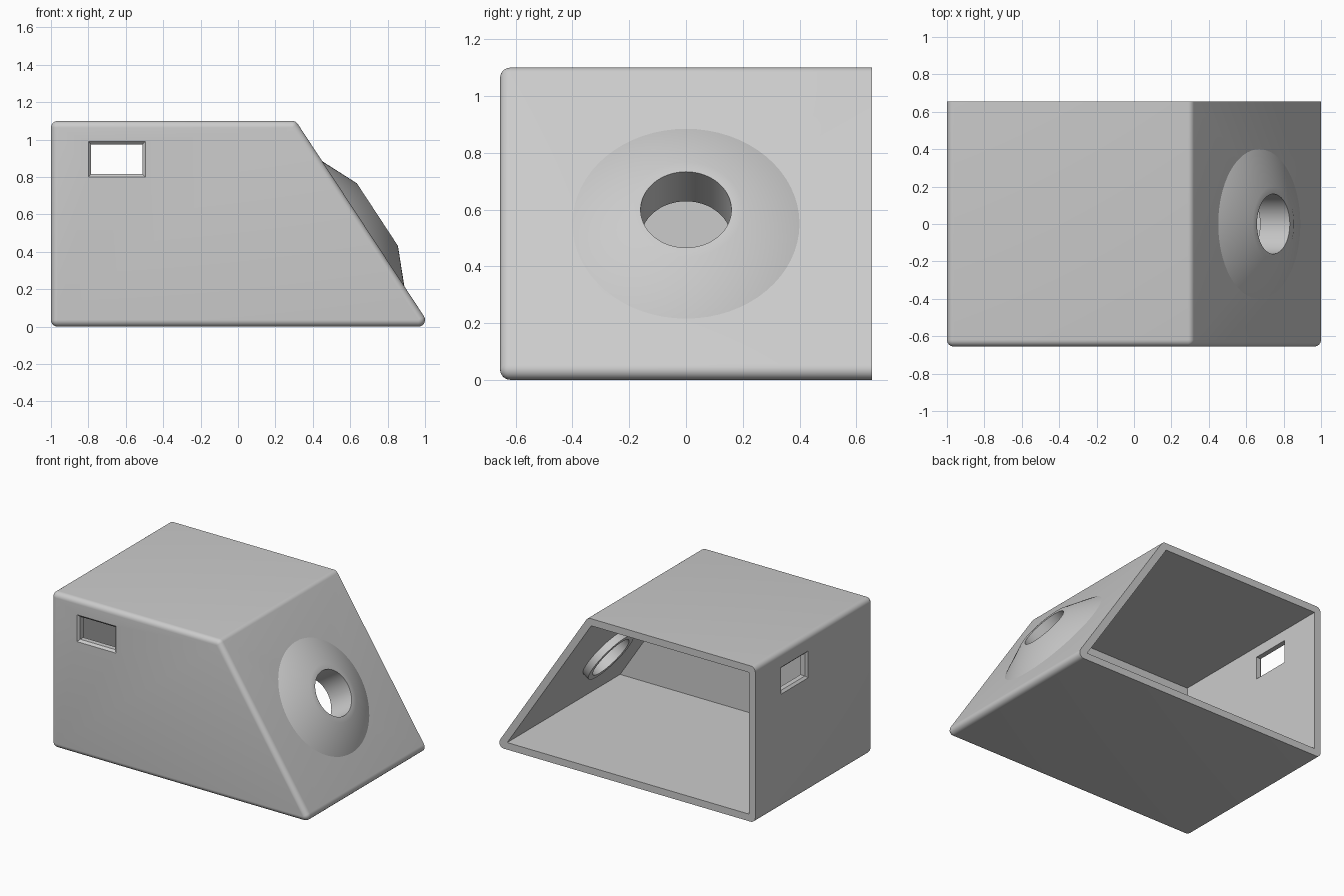
import bpy, bmesh, math
from mathutils import Vector

if "Cube" in bpy.data.objects:
    bpy.data.objects.remove(bpy.data.objects["Cube"])

HALF_DEPTH = 0.655
WALL = 0.05
FILLET = 0.036
STEPS = 6

grey = bpy.data.materials.new("light grey")
grey.use_nodes = True
grey.diffuse_color = (0.6, 0.6, 0.6, 1)
grey.node_tree.nodes["Principled BSDF"].inputs["Base Color"].default_value = (0.6, 0.6, 0.6, 1)


def loft(name, rings, caps=True, closed=False):
    """Skin a list of equal-length point rings into a mesh object."""
    bm = bmesh.new()
    loops = [[bm.verts.new(p) for p in ring] for ring in rings]
    pairs = list(zip(loops, loops[1:]))
    if closed:
        pairs.append((loops[-1], loops[0]))
    for a, b in pairs:
        for i in range(len(a)):
            j = (i + 1) % len(a)
            bm.faces.new((a[i], a[j], b[j], b[i]))
    if caps:
        bm.faces.new(loops[0])
        bm.faces.new(loops[-1])
    bmesh.ops.remove_doubles(bm, verts=bm.verts, dist=1e-5)
    bmesh.ops.recalc_face_normals(bm, faces=bm.faces)
    mesh = bpy.data.meshes.new(name)
    bm.to_mesh(mesh)
    bm.free()
    mesh.materials.append(grey)
    obj = bpy.data.objects.new(name, mesh)
    bpy.context.collection.objects.link(obj)
    return obj


def activate(obj):
    bpy.ops.object.select_all(action="DESELECT")
    obj.select_set(True)
    bpy.context.view_layer.objects.active = obj


def cut(body, cutter):
    cutter.hide_render = True
    mod = body.modifiers.new("cut", "BOOLEAN")
    mod.operation, mod.solver, mod.object = "DIFFERENCE", "EXACT", cutter
    activate(body)
    bpy.ops.object.modifier_apply(modifier=mod.name)
    bpy.data.objects.remove(cutter)


# Side profile of the sloped box, in x and z
corners = [Vector(c) for c in ((-1, 0), (1.031, 0), (0.309, 1.1), (-1, 1.1))]
normals = []
for i, p in enumerate(corners):
    d = (corners[(i + 1) % 4] - p).normalized()
    normals.append(Vector((d.y, -d.x)))


def profile(y, inset, radius):
    """Profile moved inward by inset, with corners rounded by radius."""
    ring = []
    for i, p in enumerate(corners):
        n1, n2 = normals[i - 1], normals[i]
        centre = p - (inset + radius) * (n1 + n2) / (1 + n1.dot(n2))
        for s in range(STEPS + 1):
            q = centre + radius * n1.slerp(n2, s / STEPS)
            ring.append((q.x, y, q.y))
    return ring


# Housing: rounded front, open back, hollow inside
rings = []
for s in range(STEPS + 1):
    a = math.pi / 2 * s / STEPS
    r = FILLET * math.sin(a)
    rings.append(profile(-HALF_DEPTH + FILLET * (1 - math.cos(a)), FILLET - r, r))
rings.append(profile(HALF_DEPTH, 0, FILLET))
rings.append(profile(HALF_DEPTH, WALL, 0))
rings.append(profile(-HALF_DEPTH + WALL, WALL, 0))
housing = loft("housing", rings)


# Port windows with slightly flared outer edges
def window_cutter(place, u0, u1, v0, v1):
    rings = []
    for depth, grow in ((-0.02, 0.035), (0.015, 0), (0.1, 0)):
        rings.append([place(u, v, depth) for u, v in (
            (u0 - grow, v0 - grow), (u1 + grow, v0 - grow),
            (u1 + grow, v1 + grow), (u0 - grow, v1 + grow))])
    return loft("window_cutter", rings)


cut(housing, window_cutter(lambda u, v, d: (u, -HALF_DEPTH + d, v), -0.785, -0.51, 0.815, 0.975))
cut(housing, window_cutter(lambda u, v, d: (-1 + d, u, v), 0.08, 0.355, 0.815, 0.975))

# Round collar on the middle of the slope, with a tube reaching inside
axis = Vector((normals[1].x, 0, normals[1].y))
along = Vector((0, 1, 0))
across = axis.cross(along)
middle = (corners[1] + corners[2]) / 2
base = Vector((middle.x, 0, middle.y))


def circle(radius, height, sides=64):
    angles = [math.tau * k / sides for k in range(sides)]
    return [base + axis * height + radius * (along * math.cos(a) + across * math.sin(a))
            for a in angles]


cut(housing, loft("bore_cutter", [circle(0.18, -0.2), circle(0.18, 0.2)]))
section = ((0.16, 0.09), (0.2, 0.09), (0.4, 0), (0.2, -0.005), (0.2, -0.1), (0.16, -0.1))
collar = loft("collar", [circle(r, h) for r, h in section], caps=False, closed=True)

for part in (housing, collar):
    activate(part)
    bpy.ops.object.shade_smooth_by_angle(angle=math.radians(30))
